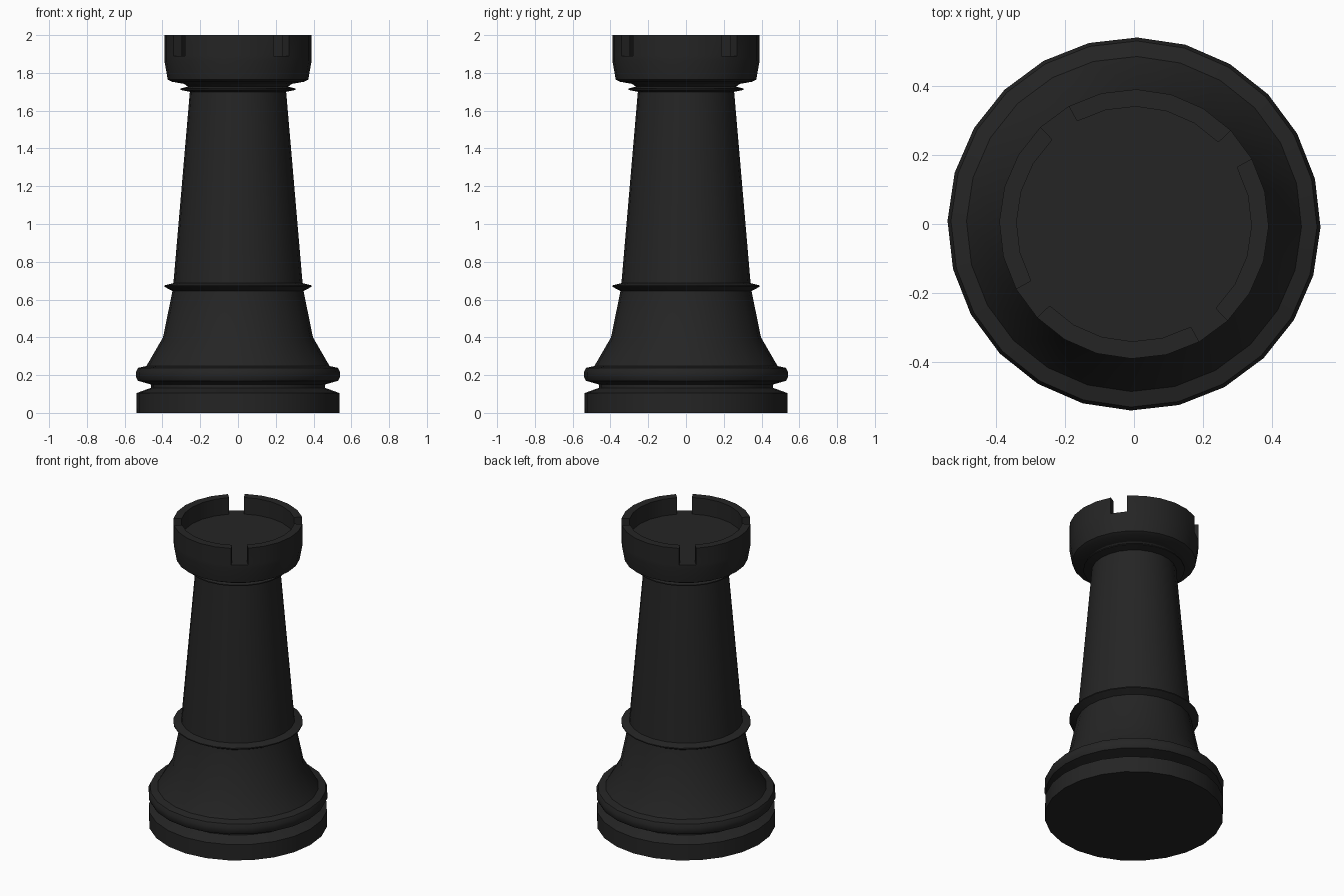
import bpy
import bmesh
import math

SIDES = 24
TURN = math.radians(-1)

if "Cube" in bpy.data.objects:
    bpy.data.objects.remove(bpy.data.objects["Cube"])

black = bpy.data.materials.new("matte black")
black.use_nodes = True
colour = (0.018, 0.018, 0.018, 1)
black.diffuse_color = colour
black.node_tree.nodes["Principled BSDF"].inputs["Base Color"].default_value = colour


def lathe(profile, cap_bottom=False, cap_top=False):
    """Turn a (radius, height) profile, listed from bottom to top, around z."""
    bm = bmesh.new()
    rings = []
    for r, z in profile:
        angles = [TURN + math.tau * i / SIDES for i in range(SIDES)]
        rings.append([bm.verts.new((r * math.cos(a), r * math.sin(a), z)) for a in angles])
    strips = []
    for low, high in zip(rings, rings[1:]):
        strips.append([bm.faces.new((low[i], low[(i + 1) % SIDES], high[(i + 1) % SIDES], high[i]))
                       for i in range(SIDES)])
    if cap_bottom:
        bm.faces.new(rings[0][::-1])
    if cap_top:
        bm.faces.new(rings[-1])
    return bm, strips


def finish(name, bm):
    mesh = bpy.data.meshes.new(name)
    bm.to_mesh(mesh)
    bm.free()
    mesh.materials.append(black)
    obj = bpy.data.objects.new(name, mesh)
    bpy.context.collection.objects.link(obj)
    bpy.ops.object.select_all(action='DESELECT')
    obj.select_set(True)
    bpy.context.view_layer.objects.active = obj
    bpy.ops.object.shade_smooth_by_angle(angle=math.radians(35))


# Foot disc and the groove above it
finish("foot", lathe([(0.537, 0), (0.537, 0.105), (0.46, 0.133), (0.46, 0.15)],
                     cap_bottom=True)[0])

# Rounded band on the foot
finish("base_band", lathe([(0.46, 0.15), (0.53, 0.17), (0.54, 0.19), (0.54, 0.215),
                           (0.53, 0.238), (0.485, 0.248)])[0])

# Flared skirt
finish("skirt", lathe([(0.485, 0.248), (0.397, 0.40), (0.347, 0.645)])[0])

# Thin ring between skirt and shaft
finish("middle_ring", lathe([(0.347, 0.645), (0.39, 0.668), (0.39, 0.675), (0.342, 0.687)])[0])

# Tapering shaft
finish("shaft", lathe([(0.342, 0.687), (0.255, 1.70)])[0])

# Double ring under the crown
finish("neck_ring", lathe([(0.255, 1.70), (0.305, 1.71), (0.305, 1.717), (0.265, 1.727),
                           (0.285, 1.742)])[0])

# Crown with a floor, its rim raised into four merlons
bm, strips = lathe([(0.285, 1.742), (0.35, 1.753), (0.372, 1.765), (0.39, 1.865),
                    (0.39, 1.89), (0.34, 1.89)], cap_top=True)
rim = [face for i, face in enumerate(strips[-1]) if i % 6 != 2]
raised = bmesh.ops.extrude_face_region(bm, geom=rim)["geom"]
bmesh.ops.translate(bm, vec=(0, 0, 0.11),
                    verts=[g for g in raised if isinstance(g, bmesh.types.BMVert)])
bmesh.ops.delete(bm, geom=[f for f in rim if f.is_valid], context='FACES')
finish("crown", bm)
